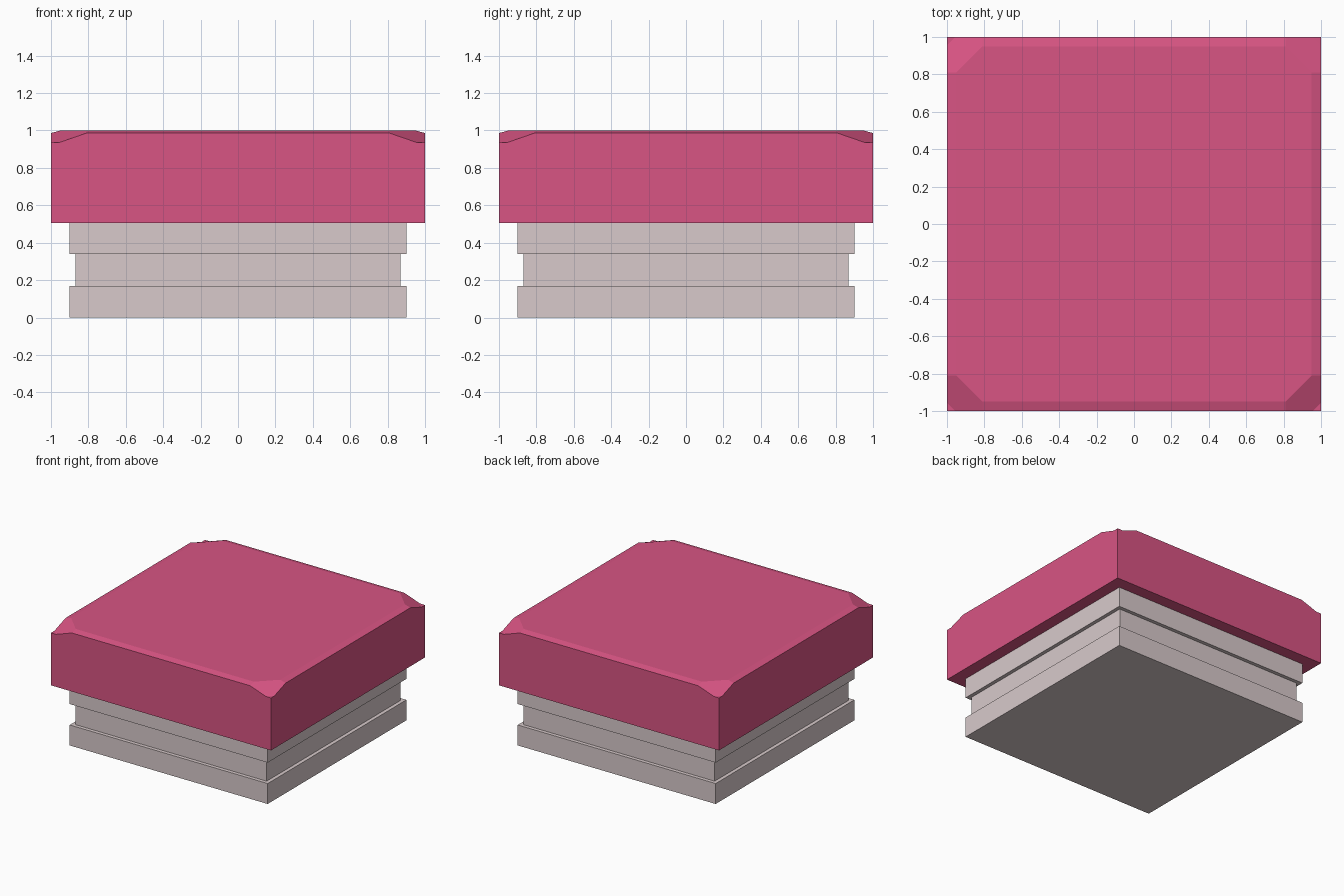
import bpy, bmesh
from mathutils import Matrix, Vector

if "Cube" in bpy.data.objects:
    bpy.data.objects.remove(bpy.data.objects["Cube"])


def material(name, rgb):
    m = bpy.data.materials.new(name)
    m.diffuse_color = (*rgb, 1)
    m.use_nodes = True
    m.node_tree.nodes["Principled BSDF"].inputs["Base Color"].default_value = m.diffuse_color
    return m


def finish(name, bm, mat):
    bmesh.ops.recalc_face_normals(bm, faces=bm.faces)
    me = bpy.data.meshes.new(name)
    bm.to_mesh(me)
    bm.free()
    me.materials.append(mat)
    bpy.context.collection.objects.link(bpy.data.objects.new(name, me))


pink = material("pink", (0.686, 0.089, 0.227))
grey = material("warm grey", (0.686, 0.591, 0.597))

# Stepped base: square rings stacked along a profile of (half width, height)
profile = [(0.90, 0), (0.90, 0.168), (0.87, 0.168), (0.87, 0.34), (0.90, 0.34), (0.90, 0.505)]
bm = bmesh.new()
rings = [[bm.verts.new((sx * r, sy * r, z)) for sx, sy in ((1, 1), (-1, 1), (-1, -1), (1, -1))]
         for r, z in profile]
for a, b in zip(rings, rings[1:]):
    for i in range(4):
        j = (i + 1) % 4
        bm.faces.new((a[i], a[j], b[j], b[i]))
bm.faces.new(rings[0])
bm.faces.new(rings[-1])
finish("stepped_base", bm, grey)

# Cap: one corner repeated by quarter turns
corner = dict(
    A=(0.95, 0.81, 1.0), B=(0.81, 0.95, 1.0),        # top face
    C=(1, 0.81, 0.986), D=(0.81, 1, 0.986),          # bevelled rim
    E=(1, 0.955, 0.936), F=(0.955, 1, 0.936),        # foot of the corner slope
    G=(1, 1, 0.936), H=(1, 1, 0.505))                # outer corner
bm = bmesh.new()
quads = []
for k in range(4):
    turn = Matrix.Rotation(k * 1.5707963267948966, 4, 'Z')
    quads.append({n: bm.verts.new(turn @ Vector(p)) for n, p in corner.items()})
for k in range(4):
    c, n = quads[k], quads[(k + 1) % 4]
    bm.faces.new([c[i] for i in "ACEFDB"])           # corner slope
    bm.faces.new([c[i] for i in "EGF"])              # small flat corner tip
    bm.faces.new((c["B"], c["D"], n["C"], n["A"]))   # rim strip
    bm.faces.new([c[i] for i in "DFGH"] + [n[i] for i in "HGEC"])  # side wall
bm.faces.new([q[i] for q in quads for i in "AB"])
bm.faces.new([q["H"] for q in quads])
finish("cap", bm, pink)
